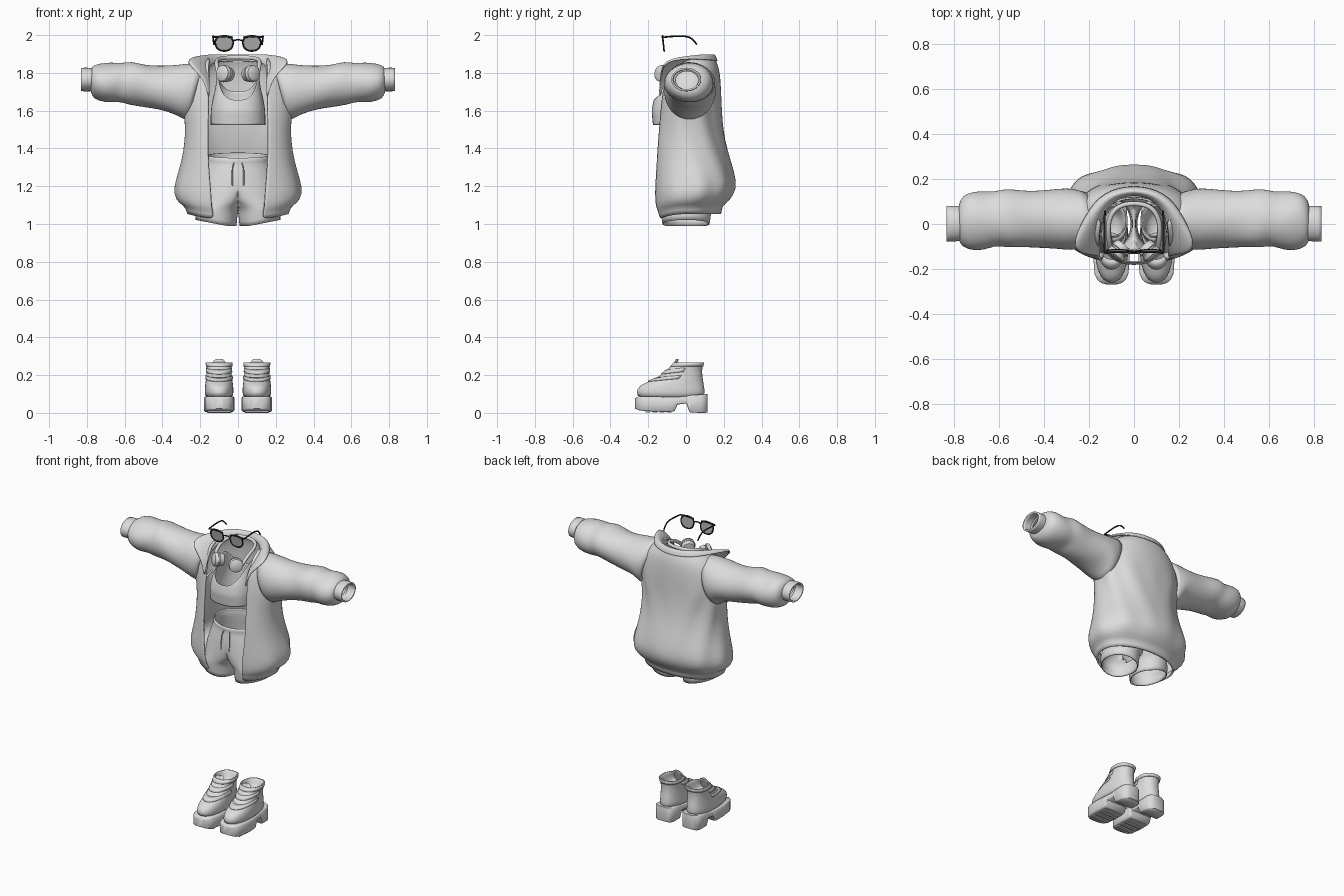
import bpy, bmesh
from math import sin, cos, pi, radians, acos, copysign
from mathutils import Vector

cube = bpy.data.objects.get("Cube")
if cube:
    bpy.data.objects.remove(cube, do_unlink=True)


def material(name, rgb):
    m = bpy.data.materials.new(name)
    m.use_nodes = True
    m.diffuse_color = (*rgb, 1)
    m.node_tree.nodes["Principled BSDF"].inputs["Base Color"].default_value = (*rgb, 1)
    return m


CLOTH = material("light grey", (0.72,) * 3)
FRAME = material("black", (0.02,) * 3)
LENS = material("lens grey", (0.42,) * 3)


def spow(v, e):
    return copysign(abs(v) ** e, v)


def at(table, z):
    """Interpolate a table of rows sorted by rising first value."""
    if z <= table[0][0]:
        return table[0]
    for p, q in zip(table, table[1:]):
        if z <= q[0]:
            k = (z - p[0]) / (q[0] - p[0])
            return [a + (b - a) * k for a, b in zip(p, q)]
    return table[-1]


def loft(name, rings, mat=CLOTH, closed=True, caps=False, thick=0, subd=0,
         mirror=False, angle=40, drop_centre=False):
    """Skin a list of equal point rings, with optional thickness and mirroring."""
    bm = bmesh.new()
    vs = [[bm.verts.new(p) for p in r] for r in rings]
    n = len(vs[0])
    for a, b in zip(vs, vs[1:]):
        for i in range(n if closed else n - 1):
            j = (i + 1) % n
            bm.faces.new((a[i], a[j], b[j], b[i]))
    if caps:
        bm.faces.new(vs[0])
        bm.faces.new(vs[-1])
    if drop_centre:
        flat = [f for f in bm.faces if all(abs(v.co.x) < 1e-4 for v in f.verts)]
        bmesh.ops.delete(bm, geom=flat, context='FACES')
    bmesh.ops.recalc_face_normals(bm, faces=bm.faces)
    me = bpy.data.meshes.new(name)
    bm.to_mesh(me)
    bm.free()
    me.materials.append(mat)
    ob = bpy.data.objects.new(name, me)
    bpy.context.collection.objects.link(ob)
    bpy.ops.object.select_all(action='DESELECT')
    ob.select_set(True)
    bpy.context.view_layer.objects.active = ob
    bpy.ops.object.shade_smooth_by_angle(angle=radians(180 if subd else angle))
    if mirror:
        ob.modifiers.new("mirror", 'MIRROR')
    if subd:
        m = ob.modifiers.new("smooth", 'SUBSURF')
        m.levels = m.render_levels = subd
    if thick:
        m = ob.modifiers.new("thickness", 'SOLIDIFY')
        m.thickness = thick
        m.offset = 0
    return ob


def tube(name, pts, r, mat=CLOTH, cyclic=False, smooth=True):
    cu = bpy.data.curves.new(name, 'CURVE')
    cu.dimensions = '3D'
    cu.bevel_depth = r
    cu.bevel_resolution = 2
    cu.use_fill_caps = True
    sp = cu.splines.new('NURBS' if smooth else 'POLY')
    sp.points.add(len(pts) - 1)
    for p, c in zip(sp.points, pts):
        p.co = (*c, 1)
    sp.use_cyclic_u = cyclic
    if smooth:
        sp.order_u = 3
        sp.use_endpoint_u = True
    cu.materials.append(mat)
    ob = bpy.data.objects.new(name, cu)
    bpy.context.collection.objects.link(ob)


def turn(n):
    return [2 * pi * i / n for i in range(n)]


# Jacket body: z, half width, front y, back y, half width of the opening
body = [(1.055, .262, -.145, .18, .13), (1.10, .278, -.155, .188, .135), (1.115, .312, -.165, .212, .14),
        (1.16, .333, -.168, .248, .142), (1.22, .325, -.168, .264, .148), (1.33, .29, -.168, .232, .158),
        (1.45, .273, -.162, .20, .158), (1.55, .278, -.15, .188, .157), (1.62, .292, -.142, .183, .156),
        (1.70, .287, -.132, .18, .156), (1.77, .262, -.12, .176, .156), (1.815, .232, -.105, .17, .156),
        (1.848, .195, -.08, .16, .155), (1.87, .16, -.05, .15, .148)]
rings = []
for z, a, yf, yb, o in body:
    t0 = -acos((o / a) ** 1.25)
    ring = []
    for i in range(25):
        t = t0 + (pi / 2 - t0) * i / 24
        fold = 1 + .03 * sin(9 * t + 11 * z) * (1.12 < z < 1.7) * cos(t - .7) ** 2
        x = a * max(cos(t), 0) ** (.8 if t < 0 else .95) if i < 24 else 0
        y = (yf + yb) / 2 + (yb - yf) / 2 * spow(sin(t), .8 if t < 0 else .95) * fold
        dip = .03 * max(0, -sin(t)) ** 2 if z < 1.12 else 0
        ring.append((x * fold, y, z - dip))
    rings.append(ring)
loft("jacket_body", rings, closed=False, thick=.012, subd=1, mirror=True)

# Collar folded outwards, widest at the front tips
collar = [
    [(.153, -.135, 1.68), (.153, -.12, 1.74), (.155, -.08, 1.80), (.15, .02, 1.845), (.10, .105, 1.86), (0, .14, 1.865)],
    [(.155, -.138, 1.68), (.166, -.13, 1.765), (.212, -.10, 1.845), (.17, .03, 1.89), (.115, .12, 1.90), (0, .15, 1.898)],
    [(.157, -.14, 1.68), (.176, -.134, 1.785), (.29, -.125, 1.878), (.205, .035, 1.893), (.135, .13, 1.895), (0, .165, 1.89)],
    [(.159, -.14, 1.68), (.18, -.132, 1.775), (.288, -.12, 1.866), (.215, .04, 1.874), (.14, .14, 1.868), (0, .175, 1.86)]]
loft("jacket_collar", collar, closed=False, thick=.008, subd=2, mirror=True)

# Sleeves: x, top z, bottom z, front y, back y
sleeve = [(.225, 1.85, 1.56, -.10, .14), (.275, 1.845, 1.55, -.115, .155), (.33, 1.836, 1.588, -.11, .15),
          (.42, 1.83, 1.61, -.10, .145), (.50, 1.84, 1.626, -.095, .145), (.57, 1.86, 1.636, -.105, .152),
          (.615, 1.843, 1.65, -.092, .135), (.67, 1.85, 1.644, -.114, .145), (.74, 1.846, 1.655, -.108, .14),
          (.772, 1.83, 1.68, -.085, .105), (.774, 1.81, 1.712, -.055, .065)]
cuff = [(.765, 1.82, 1.708, -.07, .075), (.80, 1.824, 1.706, -.074, .077), (.832, 1.822, 1.708, -.074, .075)]
for name, rows, fold in (("sleeves", sleeve, .035), ("sleeve_cuffs", cuff, 0)):
    rings = []
    for x, zt, zb, yf, yb in rows:
        wave = [1 + fold * sin(3 * t + 24 * x) * (.3 < x < .75) for t in turn(24)]
        shift = [.02 * sin(2 * t) * (.3 < x < .7) - .04 * sin(t) * (x < .25) for t in turn(24)]
        rings.append([(x + d, (yf + yb) / 2 + (yb - yf) / 2 * cos(t) * w, (zt + zb) / 2 + (zt - zb) / 2 * sin(t) * w)
                      for t, w, d in zip(turn(24), wave, shift)])
    loft(name, rings, thick=.01, subd=1, mirror=True)

# Crop top with a scooped neck: z, half width, front y, back y
top = [(1.52, .142, -.172, .09), (1.60, .142, -.18, .095), (1.66, .132, -.168, .10),
       (1.72, .117, -.135, .10), (1.79, .108, -.07, .08)]
rings = []
for k in range(9):
    ring = []
    for t in turn(40):
        rim = (1.655 if sin(t) < 0 else 1.70)
        rim += (1.79 - rim) * abs(cos(t)) ** 2.5
        z = 1.525 + (rim - 1.525) * k / 8
        _, a, yf, yb = at(top, z)
        ring.append((a * spow(cos(t), .85), (yf + yb) / 2 + (yb - yf) / 2 * spow(sin(t), .85), z))
    rings.append(ring)
loft("crop_top", rings, thick=.006, subd=1)

# Trousers, cut off at the thigh: z, leg centre x, half width, half depth
legs = [(1.363, 0, .16, .115), (1.342, 0, .166, .12), (1.335, 0, .16, .115), (1.28, 0, .18, .125),
        (1.20, .02, .188, .132), (1.14, .06, .155, .132), (1.10, .095, .12, .132),
        (1.08, .11, .106, .132), (1.04, .114, .108, .13), (.99, .116, .105, .122)]
rings = []
for z, cx, rx, ry in legs:
    ring = []
    for t in turn(32):
        x = max(0, cx + rx * cos(t))
        tilt = .014 * sin(t) if z > 1.3 else 0
        ring.append((x, ry * sin(t), z + tilt + (.2 * max(0, x - .06) if z < 1.05 else 0)))
    rings.append(ring)
loft("trousers", rings, thick=.007, subd=1, mirror=True, drop_centre=True)
for side, s in (("left", 1), ("right", -1)):
    tube(side + "_drawstring", [(s * .02, -.122, 1.325), (s * .03, -.132, 1.30), (s * .031, -.137, 1.26),
                                (s * .03, -.138, 1.20)], .003)

# Headphones resting round the neck
tube("headphone_band", [(-.105, -.105, 1.80), (-.115, -.06, 1.845), (-.112, .03, 1.872), (-.06, .09, 1.882),
                        (.06, .09, 1.882), (.112, .03, 1.872), (.115, -.06, 1.845), (.105, -.105, 1.80)], .011)
cup = [(-.036, .02), (-.034, .037), (-.006, .043), (-.003, .038), (.003, .038), (.006, .046), (.026, .042), (.034, .026)]
for side, s in (("left", 1), ("right", -1)):
    turn_to = Vector((s * .65, -.75, .12)).to_track_quat('Z', 'Y')
    loft(side + "_headphone_cup",
         [[turn_to @ Vector((r * cos(t), r * sin(t), d)) + Vector((s * .068, -.12, 1.795)) for t in turn(28)]
          for d, r in cup], caps=True, angle=50)


# Glasses: rims, lenses, arms and bridge
def lens_point(s, t, push=0):
    z = 1.956 + .04 * spow(sin(t), .85)
    return s * (.073 + (.047 + .004 * sin(t)) * spow(cos(t), .85)), push - .12 - .1 * (z - 1.957), z


for side, s in (("left", 1), ("right", -1)):
    tube(side + "_rim", [lens_point(s, t) for t in turn(32)], .0046, FRAME, cyclic=True, smooth=False)
    loft(side + "_lens", [[lens_point(s, t, d) for t in turn(32)] for d in (-.0015, .0015)], LENS, caps=True)
    tube(side + "_brow", [(s * .028, -.124, 1.988), (s * .075, -.125, 1.996), (s * .133, -.125, 1.988)], .005, FRAME)
    tube(side + "_arm", [(s * .132, -.125, 1.988), (s * .132, -.05, 1.996), (s * .132, .01, 1.993),
                         (s * .13, .04, 1.975), (s * .128, .057, 1.95)], .0045, FRAME)
tube("bridge", [(-.028, -.122, 1.968), (0, -.126, 1.982), (.028, -.122, 1.968)], .004, FRAME)

# Boot soles with an arch before the heel: y, half width, bottom z, top z
CX = .1
sole = [(-.269, .022, .022, .078), (-.262, .046, .019, .083), (-.248, .063, .014, .087), (-.222, .075, .01, .088),
        (-.15, .081, .007, .086), (-.08, .078, .005, .084), (-.06, .076, .01, .084), (-.045, .074, .044, .084),
        (.002, .071, .05, .088), (.016, .07, .01, .092), (.022, .07, .002, .093), (.08, .068, 0, .097),
        (.102, .056, 0, .10), (.115, .034, .004, .10)]
rings = []
for y, w, zb, zt in sole:
    c = .006
    rings.append([(CX + x, y, z) for x, z in
                  ((-w + c, zb), (w - c, zb), (w, zb + c), (w, zt - c), (w - c, zt), (-w + c, zt), (-w, zt - c), (-w, zb + c))])
loft("boot_soles", rings, caps=True, mirror=True, angle=50)
for i in range(4):
    y = -.215 + .038 * i
    loft("sole_tread_%d" % (i + 1), [[(CX + x, y + d, z) for x, d in ((-.062, 0), (.062, 0), (.062, .025), (-.062, .025))]
                                     for z in (.002, .03)], caps=True, mirror=True)

# Boot uppers: z, front y, back y, half width
upper = [(.07, -.26, .10, .073), (.112, -.264, .10, .077), (.142, -.25, .096, .075), (.163, -.208, .092, .072),
         (.185, -.155, .088, .069), (.21, -.122, .086, .066), (.238, -.09, .086, .065), (.268, -.058, .092, .068)]


def boot_point(t, z, grow=1):
    _, yf, yb, w = at(upper, z)
    return CX + w * grow * spow(cos(t), .88), (yf + yb) / 2 + (yb - yf) / 2 * grow * spow(sin(t), .88), z


rings = [[boot_point(t, row[0]) for t in turn(32)] for row in upper]
rings += [[boot_point(t, z, g) for t in turn(32)] for z, g in ((.27, .88), (.25, .8), (.19, .6))]
loft("boot_uppers", rings, caps=True, subd=1, mirror=True)

# Straps cross the instep only; the cuff runs all the way round
front_arc = [pi * (1 + i / 24) for i in range(25)]
for name, zc, slope, h, arc in (("ankle_cuff", .256, 0, .02, turn(40)), ("upper_strap", .228, .012, .022, front_arc),
                                ("lower_strap", .19, .014, .018, front_arc)):
    loft(name, [[boot_point(t, zc + slope * sin(t) + d, 1.015) for t in arc] for d in (-h / 2, h / 2)],
         closed=arc is not front_arc, thick=.006, mirror=True, angle=60)
loft("boot_tongues", [[(CX + w * cos(t), -.052 + .008 * sin(t) + (z - .27) * .4, z) for t in turn(16)]
                      for z, w in ((.2, .04), (.265, .036), (.28, .026), (.286, .012))], caps=True, mirror=True)
